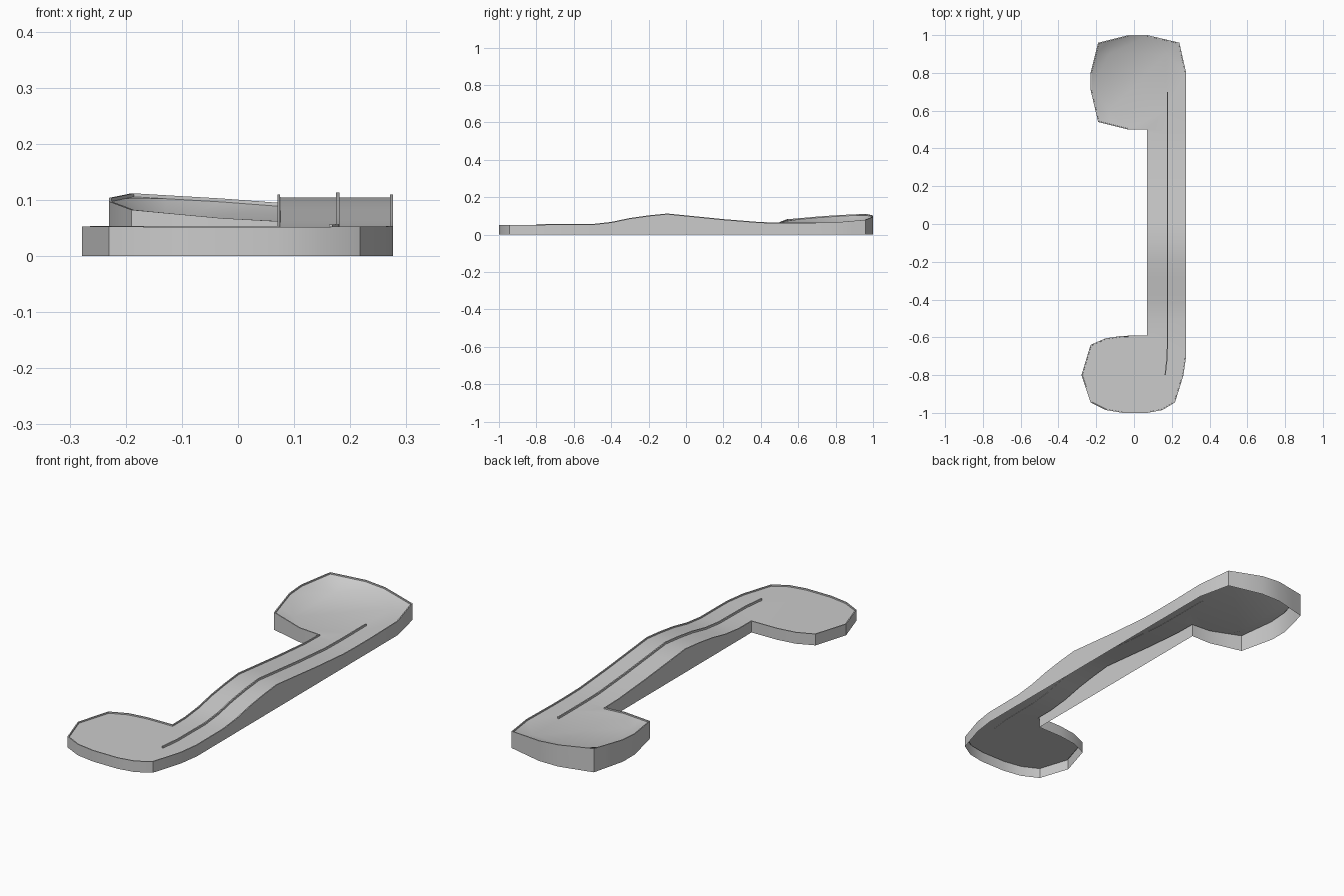
import bpy, bmesh

if "Cube" in bpy.data.objects:
    bpy.data.objects.remove(bpy.data.objects["Cube"])

# outline of the lane seen from above, counter-clockwise
OUTLINE = [(0.07, 0.5), (0.07, -0.59), (-0.06, -0.592), (-0.15, -0.605), (-0.23, -0.64),
           (-0.278, -0.8), (-0.23, -0.945), (-0.15, -0.985), (-0.06, -1), (0.07, -1),
           (0.15, -0.985), (0.217, -0.945), (0.262, -0.8), (0.276, -0.7), (0.276, 0.8),
           (0.24, 0.96), (0.07, 1), (-0.03, 1), (-0.19, 0.96), (-0.23, 0.8),
           (-0.23, 0.71), (-0.19, 0.54), (-0.03, 0.5)]
# curb height along the lane
PROFILE = [(-1, 0.052), (-0.5, 0.054), (-0.4, 0.065), (-0.3, 0.086), (-0.2, 0.1),
           (-0.1, 0.11), (0, 0.1), (0.1, 0.09), (0.2, 0.08), (0.3, 0.072),
           (0.4, 0.064), (0.5, 0.062), (1, 0.062)]
CURB = 0.006


def lane_z(y):
    for (a, za), (b, zb) in zip(PROFILE, PROFILE[1:]):
        if y <= b:
            return za + (zb - za) * (y - a) / (b - a)
    return PROFILE[-1][1]


def rim_z(x, y):
    # tilted rim of the back basin
    return max(0.062, 0.06 + 0.075 * (0.07 - x) + 0.07 * (y - 0.5))


def finish(bm, name):
    bmesh.ops.recalc_face_normals(bm, faces=bm.faces)
    mesh = bpy.data.meshes.new(name)
    bm.to_mesh(mesh)
    bm.free()
    ob = bpy.data.objects.new(name, mesh)
    bpy.context.collection.objects.link(ob)
    return ob


def cut(bm, co, no, min_y=-2):
    faces = [f for f in bm.faces if f.calc_center_median().y > min_y]
    edges = {e for f in faces for e in f.edges}
    verts = {v for f in faces for v in f.verts}
    bmesh.ops.bisect_plane(bm, geom=list(verts) + list(edges) + faces,
                           plane_co=co, plane_no=no, dist=1e-5)


# lane: flat outline, cut across, then lifted to the hump and basin heights
bm = bmesh.new()
bm.faces.new([bm.verts.new((x, y, 0)) for x, y in OUTLINE])
for y in [i / 10 for i in range(-5, 5)] + [0.49, 0.6, 0.9]:
    cut(bm, (0, y, 0), (0, 1, 0))
for x in (-0.13, 0.17):
    cut(bm, (x, 0, 0), (1, 0, 0), 0.491)

# curb: two insets of the border, the inside sunk below it
ring = set()
edge_verts = [v for v in bm.verts if v.is_boundary]
for v in bm.verts:
    x, y, _ = v.co
    v.co.z = rim_z(x, y) if v in edge_verts and y > 0.495 else lane_z(y)
inner = list(bm.faces)
for width in (0.005, 0.0004):
    bmesh.ops.inset_region(bm, faces=inner, thickness=width, use_boundary=True,
                           use_even_offset=True)
for v in {v for f in inner for v in f.verts}:
    v.co.z -= CURB

# outer walls down to the open underside
rim = [e for e in bm.edges if e.is_boundary]
new = bmesh.ops.extrude_edge_only(bm, edges=rim)["geom"]
for v in new:
    if isinstance(v, bmesh.types.BMVert):
        v.co.z = 0
bmesh.ops.triangulate(bm, faces=[f for f in bm.faces if len(f.verts) > 4])
lane = finish(bm, "lane_shell")

# thin divider ridge following the hump
bm = bmesh.new()
path = [(0.165, -0.8), (0.176, -0.7)] + [(0.178, i / 10) for i in range(-5, 8)]
rows = []
for x, y in path:
    top = lane_z(y) + 0.003
    rows.append([bm.verts.new((x + dx, y, z)) for dx, z in
                 ((-0.003, top - 0.01), (-0.003, top), (0.003, top), (0.003, top - 0.01))])
for a, b in zip(rows, rows[1:]):
    for i in range(4):
        j = (i + 1) % 4
        bm.faces.new((a[i], a[j], b[j], b[i]))
bm.faces.new(rows[0])
bm.faces.new(rows[-1])
ridge = finish(bm, "divider_ridge")

# smooth shading with sharp corners
for ob in (lane, ridge):
    bpy.ops.object.select_all(action='DESELECT')
    ob.select_set(True)
    bpy.context.view_layer.objects.active = ob
    bpy.ops.object.shade_smooth_by_angle(angle=0.6)
